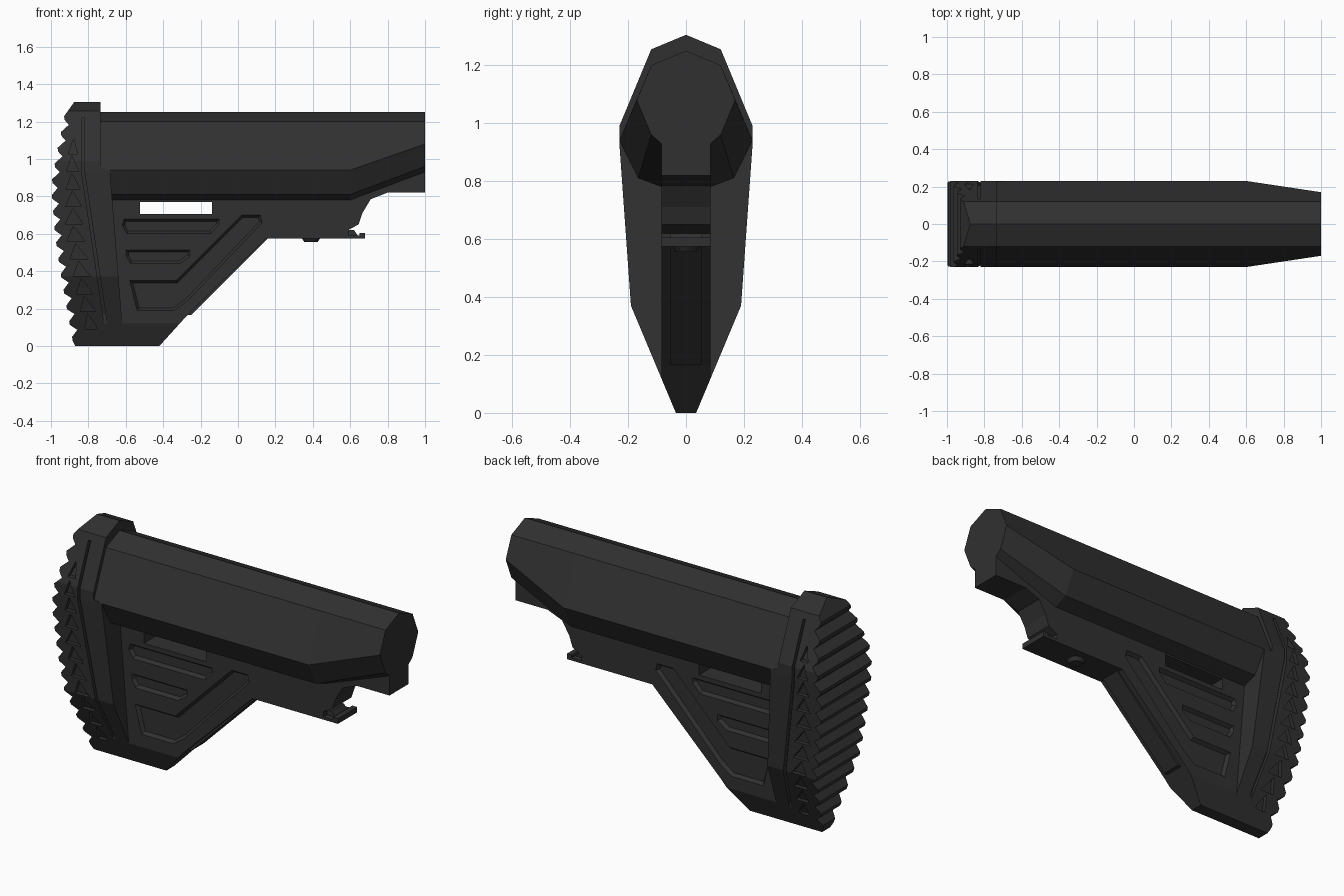
import bpy, bmesh

if "Cube" in bpy.data.objects:
    bpy.data.objects.remove(bpy.data.objects["Cube"])

mat = bpy.data.materials.new("matte black polymer")
mat.diffuse_color = (0.03, 0.03, 0.03, 1)
mat.use_nodes = True
mat.node_tree.nodes["Principled BSDF"].inputs["Base Color"].default_value = mat.diffuse_color


def finish(name, bm):
    bmesh.ops.recalc_face_normals(bm, faces=bm.faces[:])
    me = bpy.data.meshes.new(name)
    bm.to_mesh(me)
    bm.free()
    me.materials.append(mat)
    ob = bpy.data.objects.new(name, me)
    bpy.context.collection.objects.link(ob)
    return ob


def add_loft(bm, rings):
    """Closed skin through a list of equal-length rings."""
    vs = [[bm.verts.new(p) for p in r] for r in rings]
    n = len(vs[0])
    for a, b in zip(vs, vs[1:]):
        for i in range(n):
            j = (i + 1) % n
            bm.faces.new((a[i], a[j], b[j], b[i]))
    bm.faces.new(vs[0])
    return bm.faces.new(vs[-1])


def side_prisms(name, profiles, half):
    """Extrude XZ profiles from y = -half to y = half."""
    bm = bmesh.new()
    for pts in profiles:
        add_loft(bm, [[(x, y, z) for x, z in pts] for y in (-half, half)])
    return finish(name, bm)


def mirrored(half):
    """Full YZ outline from its +y half (top to bottom)."""
    return half + [(-y, z) for y, z in reversed(half) if y > 0]


def x_loft(name, stations):
    bm = bmesh.new()
    add_loft(bm, [[(x, y, z) for y, z in mirrored(h)] for x, h in stations])
    return finish(name, bm)


def boolean(ob, cutter, op):
    m = ob.modifiers.new("cut", 'BOOLEAN')
    m.object, m.operation, m.solver = cutter, op, 'EXACT'
    dg = bpy.context.evaluated_depsgraph_get()
    me = bpy.data.meshes.new_from_object(ob.evaluated_get(dg))
    ob.modifiers.clear()
    ob.data = me
    bpy.data.objects.remove(cutter)


def interp(table, z):
    for (z0, x0), (z1, x1) in zip(table, table[1:]):
        if z0 >= z >= z1:
            return x0 + (x1 - x0) * (z0 - z) / (z0 - z1)
    return table[-1][1]


OUTER = [(0, 1.305), (.12, 1.255), (.23, .99), (.23, .93), (.19, .37), (.035, 0), (.02, -.04)]
INNER = [(0, 1.275), (.1, 1.225), (.207, .985), (.207, .93), (.168, .375), (.013, 0), (.005, -.04)]


def section(pts):
    return x_loft("section_helper", [(-1.2, pts), (1.2, pts)])


# buffer tube housing, tapered at the front
main = [(0, 1.25), (.12, 1.2), (.23, .94), (.165, .81), (.085, .78)]
tip = [(0, 1.25), (.12, 1.2), (.17, 1.08), (.12, .96), (.085, .93)]
x_loft("tube_housing", [(-.75, main), (.6, main), (1, tip)])

# butt plate with ribbed back
BACK = [(1.22, -.93), (1.0, -.975), (.85, -1.0), (.6, -.98), (.42, -.955), (.25, -.925), (0, -.88)]
profile = [(-.87, 0), (-.6, 0), (-.62, .13), (-.685, .94), (-.735, .95), (-.735, 1.305), (-.875, 1.305)]
N, top, bottom = 14, 1.22, .04
step = (top - bottom) / N
for i in range(N + 1):
    z = top - i * step
    x = interp(BACK, z)
    profile += [(x, z + .008), (x + .003, z - .012)]
    if i < N:
        profile.append((interp(BACK, z - step * .55) + .035, z - step * .45))
butt = side_prisms("butt_pad", [profile], .4)
boolean(butt, section(OUTER), 'INTERSECT')

# side groove and triangle grip recesses
LEFT = [(1.12, -.89), (1.0, -.925), (.62, -.935), (.25, -.87), (.09, -.83)]
RIGHT = [(1.12, -.865), (.92, -.85), (.62, -.825), (.09, -.745)]
cuts = [[(-.835, 1.22), (-.82, 1.22), (-.82, .93), (-.69, .05), (-.705, .05), (-.835, .92)]]
T = 11
for i in range(T):
    z0 = .09 + i * 1.03 / T
    z1 = z0 + .082
    cuts.append([(interp(LEFT, z0) + .01, z0), (interp(RIGHT, z0), z0),
                 ((interp(LEFT, z1) + interp(RIGHT, z1)) / 2, z1)])
grip = side_prisms("grip_cutter", cuts, .4)
boolean(grip, section(INNER), 'DIFFERENCE')
boolean(butt, grip, 'DIFFERENCE')

# narrow lower web with the front lever lip
web = side_prisms("lower_web", [[
    (-.76, .86), (.6, .86), (.8, .95), (1, 1.02), (1, .82), (.8, .82), (.71, .785), (.665, .71),
    (.645, .65), (.59, .62), (.59, .59), (.65, .59), (.65, .605), (.68, .605), (.68, .575),
    (.15, .575), (-.275, .16), (-.42, 0), (-.76, 0)]], .085)
boolean(web, section(OUTER), 'INTERSECT')

# through slot under the tube
slot = side_prisms("slot_cutter", [[(-.525, .705), (-.14, .705), (-.14, .77), (-.525, .77)]], .2)
boolean(web, slot, 'DIFFERENCE')

# sloped-wall recesses on both sides
recesses = [
    [(-.61, .68), (-.1, .68), (-.1, .65), (-.145, .6), (-.595, .6), (-.62, .645)],
    [(-.6, .515), (-.255, .515), (-.255, .48), (-.31, .44), (-.575, .44), (-.6, .48)],
    [(-.58, .35), (-.54, .19), (-.34, .19), (-.27, .24), (.13, .66), (.12, .7), (.02, .7), (-.33, .35)]]
bm = bmesh.new()
for s in (-1, 1):
    for pts in recesses:
        end = add_loft(bm, [[(x, s * y, z) for x, z in pts] for y in (.12, .086)])
        bmesh.ops.recalc_face_normals(bm, faces=bm.faces[:])
        bmesh.ops.inset_region(bm, faces=[end], thickness=.014, use_even_offset=True)
        for v in end.verts:
            v.co.y = s * .066
boolean(web, finish("recess_cutter", bm), 'DIFFERENCE')

# thin plate along the sloping underside
side_prisms("underside_plate", [[(-.275, .165), (-.25, .165), (.16, .575), (.12, .6)]], .055)

# lever tab at the front
side_prisms("lever_tab", [[(.57, .59), (.64, .59), (.62, .62), (.57, .62)]], .055)

# round button under the lever
bm = bmesh.new()
bmesh.ops.create_cone(bm, cap_ends=True, segments=12, radius1=.035, radius2=.055, depth=.03)
bmesh.ops.translate(bm, verts=bm.verts[:], vec=(.39, 0, .57))
finish("release_button", bm)
